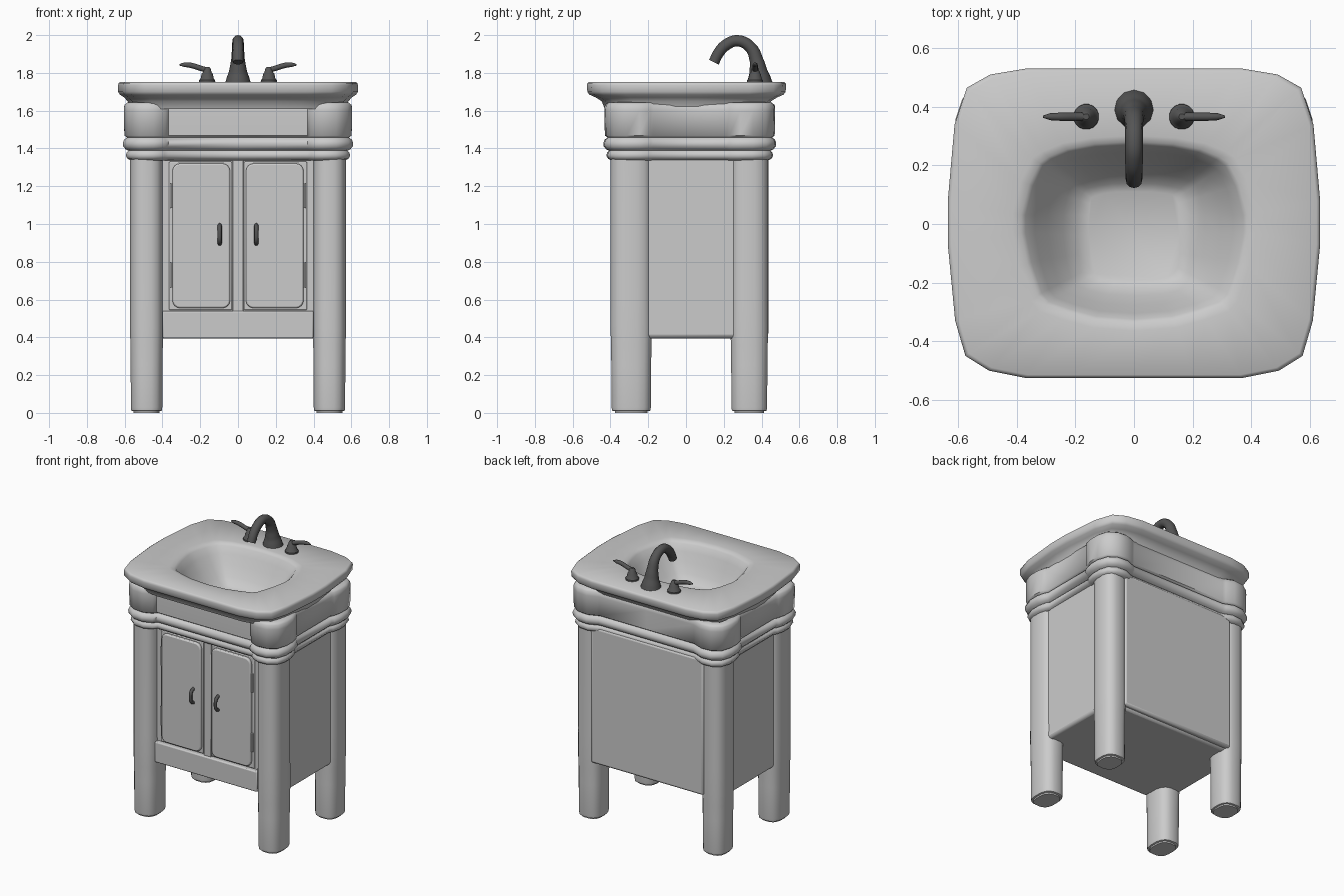
import bpy, bmesh, math
from mathutils import Vector

if "Cube" in bpy.data.objects:
    bpy.data.objects.remove(bpy.data.objects["Cube"])

metal = bpy.data.materials.new("dark_metal")
metal.diffuse_color = (0.09, 0.09, 0.09, 1)
metal.use_nodes = True
metal.node_tree.nodes["Principled BSDF"].inputs["Base Color"].default_value = metal.diffuse_color


def finish(name, me, angle=40, mat=None):
    me.shade_smooth()
    me.set_sharp_from_angle(angle=math.radians(angle))
    ob = bpy.data.objects.new(name, me)
    bpy.context.collection.objects.link(ob)
    if mat:
        me.materials.append(mat)
    return ob


def loft(name, rings, bottom=True, top=True, angle=40, mat=None):
    """Skin counter-clockwise rings stacked from first to last."""
    n = len(rings[0])
    faces = []
    for r in range(len(rings) - 1):
        for i in range(n):
            j = (i + 1) % n
            faces.append((r * n + i, r * n + j, r * n + n + j, r * n + n + i))
    if bottom:
        faces.append(tuple(reversed(range(n))))
    if top:
        faces.append(tuple(range((len(rings) - 1) * n, len(rings) * n)))
    me = bpy.data.meshes.new(name)
    me.from_pydata([p for ring in rings for p in ring], [], faces)
    return finish(name, me, angle, mat)


def box(name, lo, hi, bevel=0.008, corner=0.0):
    """Box with softened edges; corner rounds the front outline."""
    lo, hi = Vector(lo), Vector(hi)
    bm = bmesh.new()
    bmesh.ops.create_cube(bm, size=1)
    for v in bm.verts:
        v.co = Vector(((hi - lo)[k] * v.co[k] + (hi + lo)[k] / 2 for k in range(3)))
    if corner:
        edges = [e for e in bm.edges
                 if abs((e.verts[0].co - e.verts[1].co).normalized().y) > 0.9]
        bmesh.ops.bevel(bm, geom=edges, offset=corner, segments=4, profile=0.5,
                        affect='EDGES')
    me = bpy.data.meshes.new(name)
    bm.to_mesh(me)
    bm.free()
    ob = finish(name, me)
    mod = ob.modifiers.new("soft_edges", 'BEVEL')
    mod.width, mod.segments = bevel, 2
    return ob


def tube(name, points, mat=metal):
    """Smooth tube through (x, y, z, radius) points."""
    cu = bpy.data.curves.new(name, 'CURVE')
    cu.dimensions = '3D'
    cu.bevel_depth, cu.bevel_resolution = 1.0, 4
    cu.use_fill_caps = True
    sp = cu.splines.new('BEZIER')
    sp.resolution_u = 5
    sp.bezier_points.add(len(points) - 1)
    for bp, (x, y, z, r) in zip(sp.bezier_points, points):
        bp.co, bp.radius = (x, y, z), r
        bp.handle_left_type = bp.handle_right_type = 'AUTO'
    cu.materials.append(mat)
    ob = bpy.data.objects.new(name, cu)
    bpy.context.collection.objects.link(ob)
    return ob


def ellipse(cx, cy, z, rx, ry, n=16, power=2.0):
    ring = []
    for i in range(n):
        a = 2 * math.pi * (i + 0.5) / n
        c, s = math.cos(a), math.sin(a)
        ring.append((cx + rx * math.copysign(abs(c) ** (2 / power), c),
                     cy + ry * math.copysign(abs(s) ** (2 / power), s), z))
    return ring


def full(half):
    """Mirror a right half outline (front centre to back centre)."""
    return half + [(-x, y) for x, y in reversed(half[1:-1])]


# Counter top with sunken basin
counter = full([(0, -.525), (.2, -.525), (.37, -.525), (.495, -.50), (.575, -.45),
                (.61, -.33), (.635, -.07), (.635, .08), (.612, .34), (.57, .465),
                (.49, .51), (.37, .53), (.2, .53), (0, .53)])
rim = full([(0, -.325), (.13, -.315), (.22, -.29), (.29, -.265), (.315, -.235),
            (.35, -.13), (.37, -.03), (.37, .03), (.345, .13), (.31, .20),
            (.28, .22), (.22, .245), (.13, .262), (0, .27)])
floor = full([(0, -.19), (.06, -.19), (.11, -.185), (.135, -.17), (.15, -.15),
              (.155, -.1), (.155, -.04), (.155, .03), (.15, .07), (.145, .09),
              (.13, .1), (.1, .105), (.06, .11), (0, .11)])
rings = [[(x * sx, y * sy, z) for x, y in counter] for sx, sy, z in
         [(.90, .82, 1.61), (.92, .85, 1.65), (.95, .91, 1.67), (.985, .975, 1.685),
          (1, .995, 1.70), (1, 1, 1.735), (.995, .995, 1.746), (.98, .98, 1.752)]]
rings += [[(x * s, y * s, z) for x, y in rim] for s, z in
          [(1.12, 1.752), (1.04, 1.747), (1.0, 1.735)]]
for t, z in [(.15, 1.69), (.35, 1.63), (.6, 1.565), (.82, 1.525), (1, 1.51)]:
    rings.append([(a[0] + (b[0] - a[0]) * t, a[1] + (b[1] - a[1]) * t, z)
                  for a, b in zip(rim, floor)])
loft("basin_top", rings, bottom=False, angle=50)

# Moulded apron that follows the corner columns
corner = [(.37, -.35), (.40, -.38), (.45, -.40), (.51, -.395), (.555, -.365),
          (.572, -.31), (.572, -.25), (.56, -.20), (.545, -.175)]
back = [(x, .04 - y) for x, y in reversed(corner)]
back[-1] = (.37, .41)
outline = full([(0, -.35)] + corner + back + [(0, .41)])


def offset(d, z):
    ring = []
    for i, (x, y) in enumerate(outline):
        p, q = outline[i - 1], outline[(i + 1) % len(outline)]
        nrm = Vector((q[1] - p[1], p[0] - q[0])).normalized()
        ring.append((x + nrm.x * d, y + nrm.y * d, z))
    return ring


loft("apron", [offset(d, z) for d, z in
               [(-.01, 1.335), (.012, 1.345), (.022, 1.36), (.018, 1.378), (.008, 1.388),
                (.022, 1.395), (.036, 1.41), (.038, 1.43), (.03, 1.448), (.015, 1.458),
                (.03, 1.468), (.032, 1.60), (.03, 1.63), (.015, 1.642), (-.02, 1.645)]],
     top=False, angle=55)

# Corner columns running down into legs
for side, sx in (("right", 1), ("left", -1)):
    for end, cy, ry in (("front", -.29, .11), ("back", .335, .10)):
        loft(f"{end}_{side}_leg",
             [ellipse(sx * .484, cy, z, .088 * k, ry * k, 16, 2.7) for z, k in
              [(.01, .88), (.012, .93), (.03, .96), (.25, .97), (.36, .99),
               (.46, 1.01), (.6, 1), (1.37, 1)]])
        loft(f"{end}_{side}_foot_pad",
             [ellipse(sx * .484, cy, z, .07, ry * .8, 16, 2.7) for z in (0, .015)])

# Cabinet body, back panel, face frame
box("cabinet_body", (-.545, -.33, .395), (.545, .41, 1.37), .02)
box("back_panel", (-.44, .38, .41), (.44, .437, 1.37), .015)
box("bottom_rail", (-.40, -.36, .395), (.40, -.30, .54), .008)
box("centre_stile", (-.028, -.345, .53), (.028, -.30, 1.36), .005)
box("top_rail", (-.40, -.35, 1.335), (.40, -.30, 1.37), .005)

# Doors with pulls and hinges, mirrored left and right
for side, sx in (("right", 1), ("left", -1)):
    def span(a, b):
        return min(sx * a, sx * b), max(sx * a, sx * b)
    a, b = span(.032, .365)
    box(f"{side}_door_frame", (a, -.342, .545), (b, -.30, 1.33), .005)
    a, b = span(.042, .347)
    box(f"{side}_door", (a, -.36, .555), (b, -.32, 1.32), .008, .04)
    x = sx * .097
    tube(f"{side}_door_pull", [(x, -.355, .895, .011), (x, -.382, .91, .011),
                               (x, -.39, .945, .011), (x, -.382, .98, .011),
                               (x, -.355, .995, .011)])
    for z in (.73, 1.15):
        loft(f"{side}_hinge", [ellipse(sx * .352, -.346, h, .009, .009, 8)
                               for h in (z - .065, z + .065)])

# Gooseneck faucet
tube("faucet_spout", [(0, .39, 1.745, .068), (0, .388, 1.77, .061), (0, .383, 1.81, .047),
                      (0, .372, 1.87, .036), (0, .342, 1.935, .031), (0, .275, 1.97, .03),
                      (0, .212, 1.948, .03), (0, .172, 1.905, .029), (0, .148, 1.857, .028)])

# Tap handles
for side, sx in (("right", 1), ("left", -1)):
    x = sx * .163
    loft(f"{side}_tap_base", [ellipse(x, .366, z, r, r) for z, r in
                              [(1.745, .044), (1.762, .043), (1.768, .036), (1.795, .03),
                               (1.802, .024), (1.825, .018), (1.832, .01)]], mat=metal)
    tube(f"{side}_tap_lever", [(sx * .15, .366, 1.812, .015), (sx * .19, .366, 1.822, .014),
                               (sx * .25, .366, 1.84, .014), (sx * .285, .366, 1.843, .012),
                               (sx * .31, .366, 1.843, .004)])
